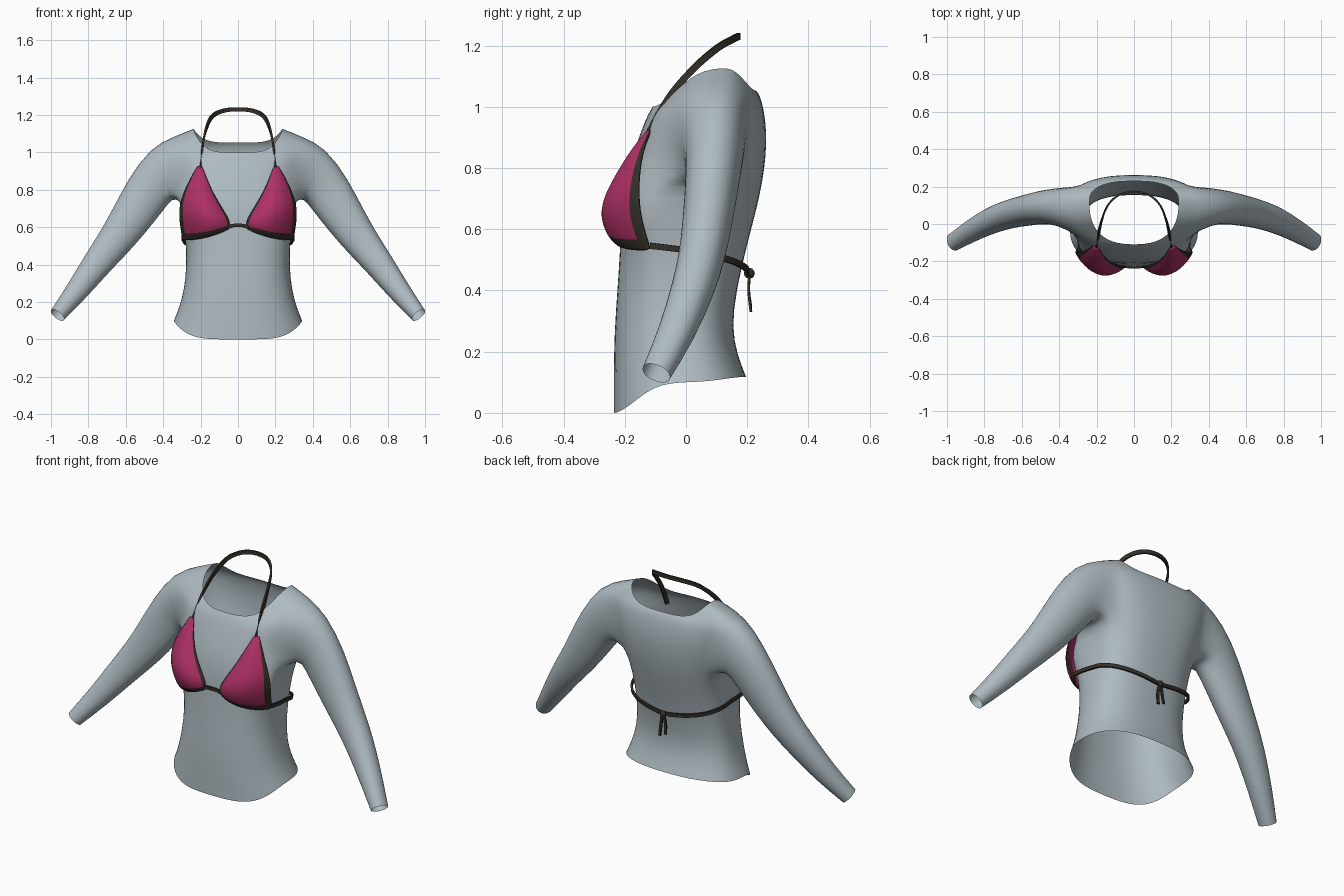
import bpy, bmesh, math
from mathutils import Vector as V

if "Cube" in bpy.data.objects:
    bpy.data.objects.remove(bpy.data.objects["Cube"])


def material(name, rgb):
    m = bpy.data.materials.new(name)
    m.diffuse_color = (*rgb, 1)
    m.use_nodes = True
    m.node_tree.nodes["Principled BSDF"].inputs["Base Color"].default_value = m.diffuse_color
    return m


SKIN = material("pale_grey", (0.43, 0.50, 0.54))
PINK = material("raspberry", (0.42, 0.03, 0.13))
DARK = material("dark_brown", (0.035, 0.029, 0.022))


def finish(bm, name, mats, smooth=True, subsurf=0):
    bmesh.ops.recalc_face_normals(bm, faces=bm.faces)
    me = bpy.data.meshes.new(name)
    bm.to_mesh(me)
    bm.free()
    for m in mats:
        me.materials.append(m)
    for p in me.polygons:
        p.use_smooth = smooth
    ob = bpy.data.objects.new(name, me)
    bpy.context.collection.objects.link(ob)
    if subsurf:
        mod = ob.modifiers.new("smooth", 'SUBSURF')
        mod.levels = mod.render_levels = subsurf
    return ob


def spow(v, e):
    return math.copysign(abs(v) ** e, v)


# ---- torso shell with bridged sleeves ----
# half width, front y, back y, widest y, front z, side z, back z
RINGS = [
    (.345, -.237, .197, -.02, 0, .10, .118),
    (.315, -.237, .168, -.02, .12, .17, .19),
    (.288, -.235, .150, -.02, .26, .27, .28),
    (.275, -.225, .165, -.01, .40, .40, .40),
    (.280, -.215, .200, .00, .55, .55, .55),
    (.290, -.212, .230, .02, .66, .66, .66),
    (.305, -.200, .250, .06, .75, .75, .75),
    (.325, -.182, .262, .08, .82, .84, .84),
    (.345, -.162, .264, .09, .88, .93, .92),
    (.360, -.140, .255, .10, .94, 1.02, .99),
    (.345, -.125, .243, .11, .975, 1.085, 1.035),
    (.240, -.110, .230, .12, 1.0, 1.128, 1.052)]
# sleeve centre, depth radius, height radius
ARM = [((.41, .095, .89), .102, .152), ((.485, .09, .785), .092, .128),
       ((.59, .07, .62), .084, .108), ((.67, .052, .51), .078, .093),
       ((.75, .025, .41), .073, .08), ((.86, -.03, .26), .062, .062),
       ((.965, -.097, .13), .05, .044)]
N, LOW, HIGH, SPAN = 32, 6, 10, 3


def torso_point(ring, a):
    hw, yf, yb, ym, zf, zs, zb = ring
    c, s = math.cos(a), math.sin(a)
    x = hw * spow(c, .8)
    y = ym + (yb - ym if s > 0 else ym - yf) * spow(s, .8)
    w = abs(c) ** 4
    z = (zb if s > 0 else zf) * (1 - w) + zs * w
    # soft bust fullness beneath the cups
    g = math.exp(-((abs(x) - .25) / .1) ** 2 - ((y + .13) / .1) ** 2 - ((z - .68) / .1) ** 2)
    return V((x + math.copysign(.045 * g, x), y - .03 * g, z))


bm = bmesh.new()
grid = [[bm.verts.new(torso_point(r, 2 * math.pi * j / N)) for j in range(N)] for r in RINGS]
hole = {j % N for j in range(-SPAN, SPAN)} | {N // 2 + j for j in range(-SPAN, SPAN)}
for r in range(len(RINGS) - 1):
    for j in range(N):
        if not (LOW <= r < HIGH and j in hole):
            k = (j + 1) % N
            bm.faces.new((grid[r][j], grid[r][k], grid[r + 1][k], grid[r + 1][j]))

# walk around the armhole, then loft rings down to the wrist
walk = [(LOW, k) for k in range(-SPAN, SPAN)] + [(r, SPAN) for r in range(LOW, HIGH)]
walk += [(HIGH, k) for k in range(SPAN, -SPAN, -1)] + [(r, -SPAN) for r in range(HIGH, LOW, -1)]
centres = [V((.2, .1, .90))] + [V(a[0]) for a in ARM]
centres.append(centres[-1] * 2 - centres[-2])
for side in (1, -1):
    prev = [grid[r][(k if side > 0 else N // 2 - k) % N] for r, k in walk]
    for i, (c, ry, rz) in enumerate(ARM):
        t = (centres[i + 2] - centres[i]).normalized()
        u = (V((0, 1, 0)) - t * t.y).normalized()
        w = t.cross(u)
        ring = []
        for r, k in walk:
            a = math.atan2((r - (LOW + HIGH) / 2) / 2, k / SPAN)
            p = V(c) + u * ry * math.cos(a) + w * rz * math.sin(a)
            ring.append(bm.verts.new((p.x * side, p.y, p.z)))
        for q in range(len(walk)):
            n = (q + 1) % len(walk)
            bm.faces.new((prev[q], prev[n], ring[n], ring[q]))
        prev = ring
finish(bm, "torso_and_sleeves", [SKIN], subsurf=1)

# ---- cups: rows from hem to tip (inner point, outer point, bulge) ----
CUP = [((.05, -.222, .592), (.295, -.115, .533), .05),
       ((.047, -.224, .612), (.298, -.125, .558), .072),
       ((.05, -.226, .64), (.312, -.15, .645), .088),
       ((.09, -.218, .705), (.310, -.155, .72), .075),
       ((.135, -.198, .78), (.287, -.152, .79), .045),
       ((.168, -.165, .855), (.252, -.14, .86), .024),
       ((.192, -.125, .92), (.216, -.115, .922), .004)]
COLS = [0, .035, .12, .25, .4, .55, .7, .82, .93, 1]
for side, label in ((1, "left"), (-1, "right")):
    bm = bmesh.new()
    rows = []
    for a, b, bulge in CUP:
        row = []
        for u in COLS:
            p = V(a).lerp(V(b), u)
            h = math.sin(math.pi * u) ** .75 if 0 < u < 1 else 0
            sag = .016 * h if p.z < .62 else 0
            row.append(bm.verts.new((p.x * side, p.y - bulge * h, p.z - sag)))
        rows.append(row)
    for r in range(len(rows) - 1):
        for j in range(len(COLS) - 1):
            f = bm.faces.new((rows[r][j], rows[r][j + 1], rows[r + 1][j + 1], rows[r + 1][j]))
            # dark binding along the hem and both edges
            f.material_index = int(r == 0 or j in (0, len(COLS) - 2))
    ob = finish(bm, label + "_cup", [PINK, DARK], subsurf=2)
    mod = ob.modifiers.new("thickness", 'SOLIDIFY')
    mod.thickness = .008
    mod.offset = 0


# ---- flat straps swept along smooth paths ----
def spline(pts, steps=5):
    p = [V(q) for q in pts]
    p = [p[0] * 2 - p[1]] + p + [p[-1] * 2 - p[-2]]
    out = []
    for i in range(1, len(p) - 2):
        for s in range(steps):
            t = s / steps
            out.append(.5 * (2 * p[i] + (p[i + 1] - p[i - 1]) * t
                             + (2 * p[i - 1] - 5 * p[i] + 4 * p[i + 1] - p[i + 2]) * t * t
                             + (3 * p[i] - p[i - 1] - 3 * p[i + 1] + p[i + 2]) * t ** 3))
    return out + [p[-2]]


def strap(name, pts, width=.022, thick=.01):
    path = spline(pts)
    bm = bmesh.new()
    prev = None
    for i, p in enumerate(path):
        t = (path[min(i + 1, len(path) - 1)] - path[max(i - 1, 0)]).normalized()
        out = V((p.x, p.y, 0)).normalized()
        w = t.cross(out).normalized()
        n = w.cross(t)
        ring = [bm.verts.new(p + w * width / 2 * a + n * thick / 2 * b)
                for a, b in ((1, 1), (-1, 1), (-1, -1), (1, -1))]
        if prev:
            for q in range(4):
                bm.faces.new((prev[q], prev[(q + 1) % 4], ring[(q + 1) % 4], ring[q]))
        if i in (0, len(path) - 1):
            bm.faces.new(ring)
        prev = ring
    return finish(bm, name, [DARK], smooth=False)


def mirrored(pts):
    return pts + [(-x, y, z) for x, y, z in reversed(pts[:-1])]


strap("neck_strap", mirrored([(.204, -.122, .91), (.19, -.055, 1.03), (.172, .02, 1.12),
                              (.14, .1, 1.19), (.08, .155, 1.222), (0, .173, 1.23)]))
strap("centre_strap", mirrored([(.06, -.228, .598), (.03, -.232, .608), (0, -.234, .61)]), .018)
back = [(.295, -.118, .546), (.298, -.05, .538)]
for i in range(8):
    f = i / 7
    a = f * math.pi / 2
    back.append((.291 * spow(math.cos(a), .8) if i < 7 else 0,
                 .01 + .193 * spow(math.sin(a), .8), .53 - .072 * f))
strap("back_strap", mirrored(back), .02)

# knot and hanging tails
bm = bmesh.new()
bmesh.ops.create_icosphere(bm, subdivisions=2, radius=.018)
bmesh.ops.translate(bm, verts=bm.verts, vec=(0, .207, .456))
finish(bm, "back_knot", [DARK])
for side, label, z in ((1, "left", .33), (-1, "right", .345)):
    strap(label + "_tail", [(.004 * side, .208, .455), (.014 * side, .205, .40),
                            (.018 * side, .212, z)], .015, .008)
